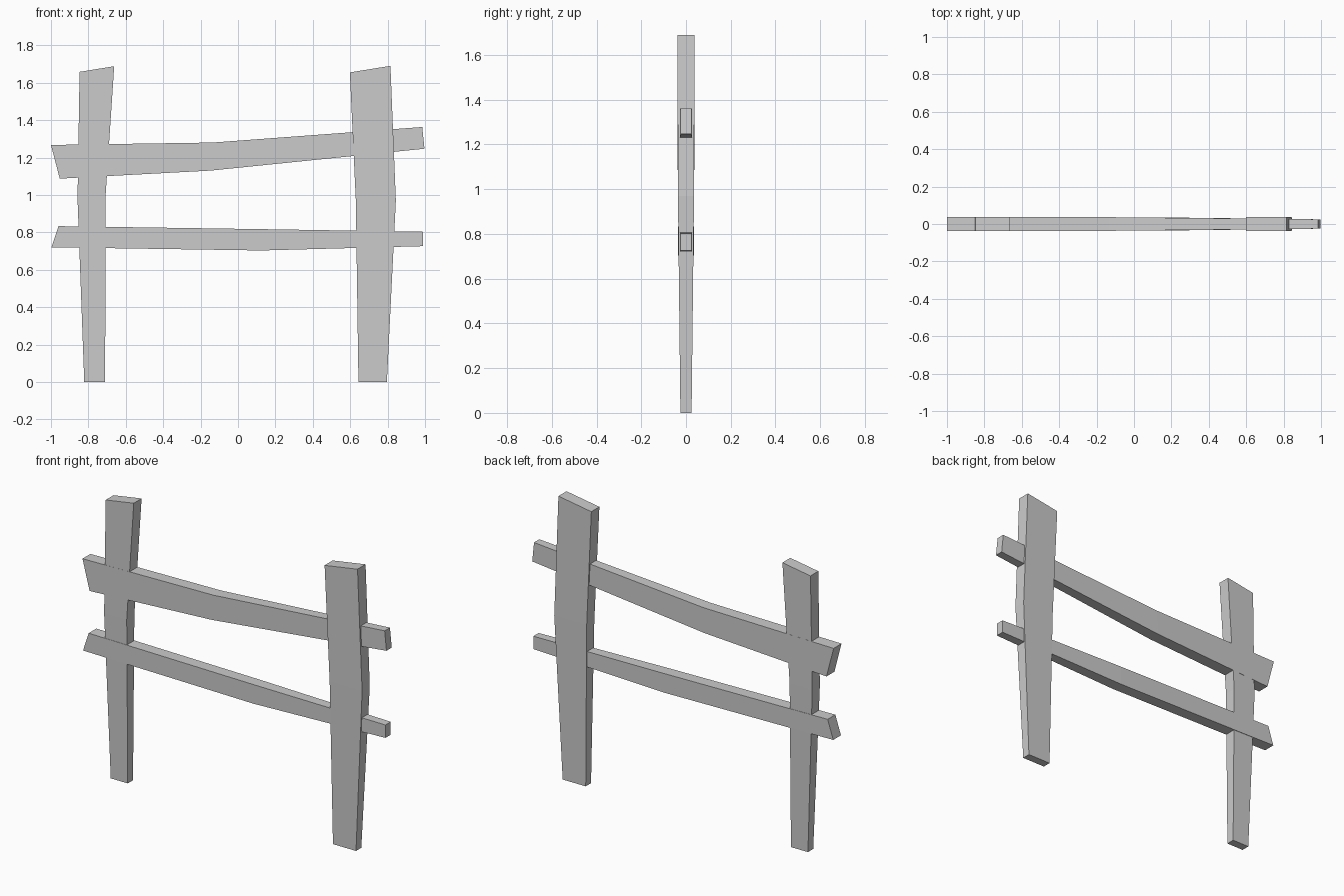
import bpy

if "Cube" in bpy.data.objects:
    bpy.data.objects.remove(bpy.data.objects["Cube"])

def plank(name, sections):
    """Loft a plank through sections: ((x, z), (x, z), half thickness)."""
    verts, faces = [], []
    for a, b, t in sections:
        verts += [(a[0], -t, a[1]), (b[0], -t, b[1]), (b[0], t, b[1]), (a[0], t, a[1])]
    for s in range(len(sections) - 1):
        for i in range(4):
            j = (i + 1) % 4
            faces.append((4 * s + i, 4 * s + j, 4 * s + 4 + j, 4 * s + 4 + i))
    n = len(verts)
    faces += [(3, 2, 1, 0), (n - 4, n - 3, n - 2, n - 1)]
    mesh = bpy.data.meshes.new(name)
    mesh.from_pydata(verts, [], faces)
    mesh.update()
    obj = bpy.data.objects.new(name, mesh)
    bpy.context.collection.objects.link(obj)
    return obj

# Posts: left and right edge at bottom, middle and top
plank("left_post", [((-0.822, 0), (-0.71, 0), 0.025),
                    ((-0.858, 0.98), (-0.709, 0.98), 0.036),
                    ((-0.847, 1.658), (-0.662, 1.688), 0.037)])
plank("right_post", [((0.644, 0), (0.796, 0), 0.025),
                     ((0.63, 0.97), (0.844, 0.97), 0.036),
                     ((0.598, 1.655), (0.815, 1.69), 0.038)])

# Rails: lower and upper edge, running right to left so the faces point outwards
plank("upper_rail", [((0.985, 1.363), (0.997, 1.247), 0.025),
                     ((-0.136, 1.28), (-0.147, 1.13), 0.0365),
                     ((-1.0, 1.267), (-0.953, 1.087), 0.0372)][::-1])
plank("lower_rail", [((0.99, 0.803), (0.99, 0.726), 0.025),
                     ((0.125, 0.817), (0.125, 0.703), 0.0355),
                     ((-0.96, 0.833), (-0.997, 0.72), 0.0362)][::-1])

# Make all face normals point outwards
import bmesh
for obj in bpy.context.collection.objects:
    bm = bmesh.new()
    bm.from_mesh(obj.data)
    bmesh.ops.recalc_face_normals(bm, faces=bm.faces)
    bm.to_mesh(obj.data)
    bm.free()
